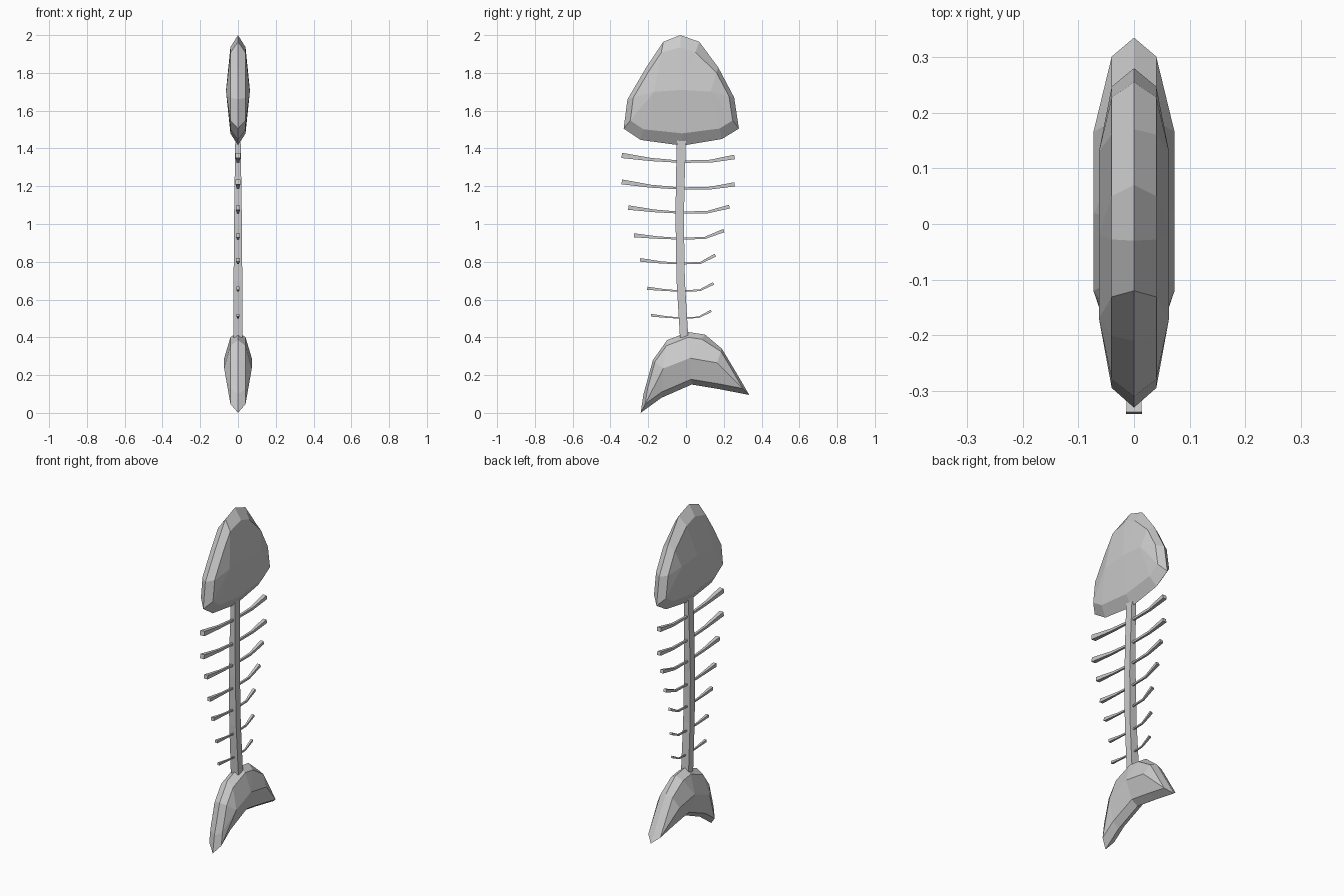
import bpy
import bmesh
from mathutils import Vector

cube = bpy.data.objects.get("Cube")
if cube:
    bpy.data.objects.remove(cube, do_unlink=True)

# One bone colour for the whole skeleton
bone = bpy.data.materials.new("bone grey")
bone.use_nodes = True
bone.diffuse_color = (0.6, 0.6, 0.6, 1)
bone.node_tree.nodes["Principled BSDF"].inputs["Base Color"].default_value = bone.diffuse_color


def finish(name, bm):
    bmesh.ops.remove_doubles(bm, verts=bm.verts, dist=0.0005)
    bmesh.ops.recalc_face_normals(bm, faces=bm.faces)
    mesh = bpy.data.meshes.new(name)
    bm.to_mesh(mesh)
    bm.free()
    mesh.materials.append(bone)
    obj = bpy.data.objects.new(name, mesh)
    bpy.context.collection.objects.link(obj)
    return obj


def faceted_plate(name, rim, ridge, shoulder, bulge, inset):
    """Sharp outline rising over a bevel to a raised ridge, on both sides."""
    bm = bmesh.new()
    for side in (-1, 1):
        rows = []
        for y, z in rim:
            edge = Vector((0, y, z))
            py, pz = min(ridge, key=lambda p: (p[0] - y) ** 2 + (p[1] - z) ** 2)
            peak = Vector((side * bulge, py, pz))
            inner = edge.lerp(peak, inset)
            inner.x = side * shoulder
            rows.append([edge, inner, peak])
        for i, row in enumerate(rows):
            after = rows[(i + 1) % len(rows)]
            for k in range(2):
                corners = [row[k], after[k], after[k + 1], row[k + 1]]
                if (corners[2] - corners[3]).length < 0.0005:
                    corners.pop()
                bm.faces.new([bm.verts.new(c) for c in corners])
    return finish(name, bm)


def bar(name, path):
    """Square-cut bar along (y, z, half width, half thickness) stations."""
    bm = bmesh.new()
    rings = []
    for i, (y, z, w, t) in enumerate(path):
        a, b = path[max(i - 1, 0)], path[min(i + 1, len(path) - 1)]
        along = Vector((0, b[0] - a[0], b[1] - a[1])).normalized()
        normal = Vector((0, -along.z, along.y)) * t
        across = Vector((w, 0, 0))
        centre = Vector((0, y, z))
        rings.append([bm.verts.new(centre + across * s + normal * n)
                      for s, n in ((-1, -1), (1, -1), (1, 1), (-1, 1))])
    for lower, upper in zip(rings, rings[1:]):
        for k in range(4):
            n = (k + 1) % 4
            bm.faces.new((lower[k], lower[n], upper[n], upper[k]))
    bm.faces.new(rings[0])
    bm.faces.new(rings[-1])
    return finish(name, bm)


# Head
faceted_plate(
    "head",
    [(-.03, 2), (-.12, 1.965), (-.21, 1.83), (-.31, 1.66), (-.33, 1.505), (-.24, 1.445),
     (-.02, 1.415), (.19, 1.45), (.28, 1.505), (.255, 1.67), (.17, 1.83), (.07, 1.965)],
    [(-.17, 1.7), (-.02, 1.71), (.13, 1.7)],
    shoulder=.04, bulge=.063, inset=.22)

# Tail fin
faceted_plate(
    "tail_fin",
    [(.01, .428), (-.1, .385), (-.175, .28), (-.225, .1), (-.24, 0), (-.13, .08),
     (.03, .15), (.18, .125), (.335, .095), (.25, .24), (.19, .34), (.1, .415)],
    [(-.12, .235), (.02, .29), (.165, .265)],
    shoulder=.04, bulge=.073, inset=.2)

# Spine
bar("spine", [(-.01, .4, .025, .022), (-.028, .7, .023, .022), (-.033, 1, .021, .022),
              (-.031, 1.2, .018, .023), (-.024, 1.46, .014, .024)])

# Ribs: front tip, back tip, height at the spine, lift of each tip
ribs = [(-.34, .257, 1.33, .033, .025), (-.34, .257, 1.188, .035, .022),
        (-.305, .23, 1.06, .027, .032), (-.275, .2, .922, .018, .043),
        (-.243, .155, .79, .02, .045), (-.205, .145, .645, .015, .04),
        (-.185, .133, .502, .015, .038)]
for i, (front, back, z, rise_front, rise_back) in enumerate(ribs):
    size = 1 - i * .08
    thin, thick = .006 * size, .014 * size
    bar(f"rib_{i + 1}", [
        (front, z + rise_front, thick, thick),
        (front * .55, z + rise_front * .35, thin * 1.4, thin * 1.4),
        (-.03, z, thin, thin),
        (back * .5, z + rise_back * .1, thin * 1.3, thin * 1.3),
        (back, z + rise_back, thick * .9, thick * .85)])
